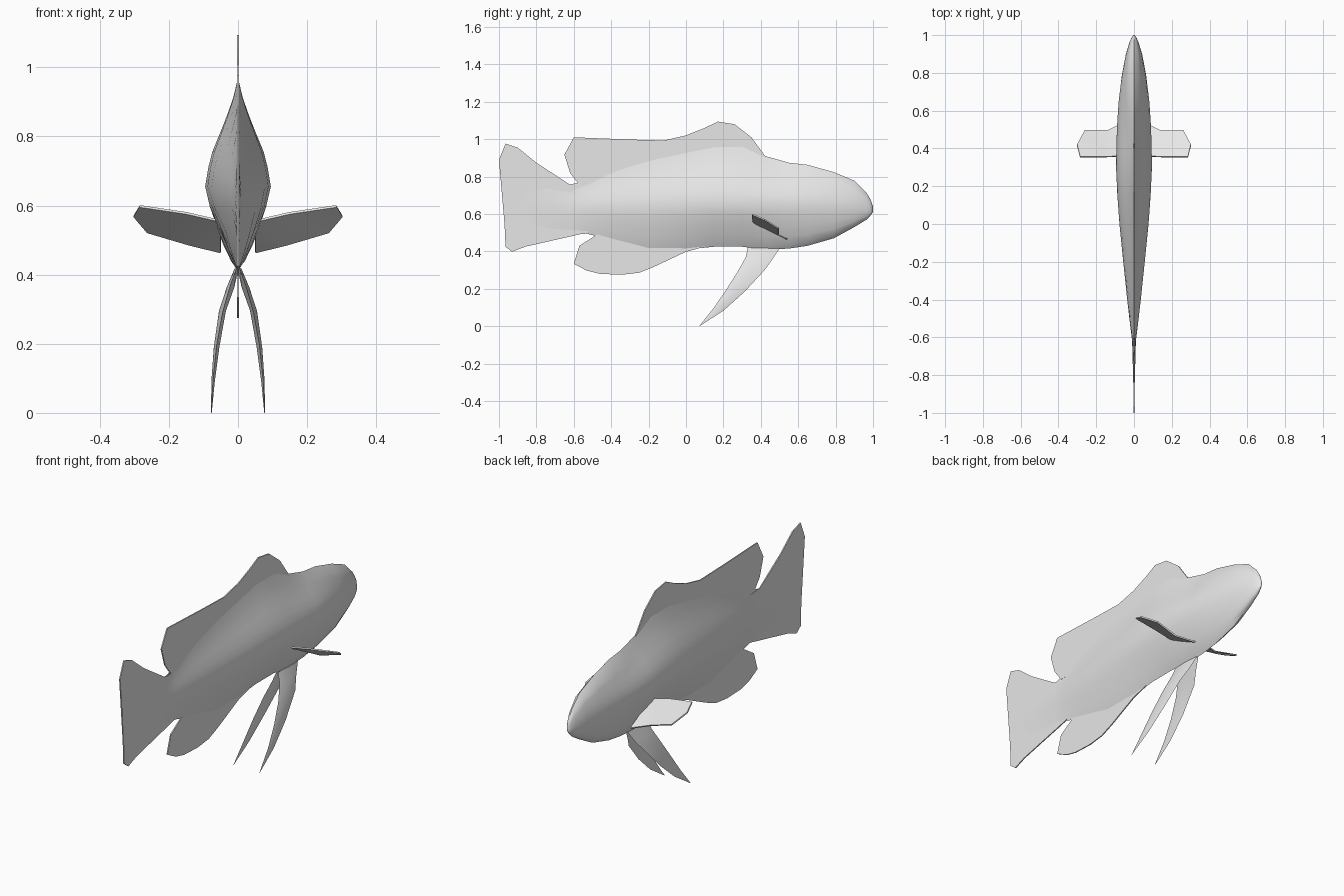
import bpy
import bmesh
import math
from mathutils import Vector

cube = bpy.data.objects.get("Cube")
if cube:
    bpy.data.objects.remove(cube, do_unlink=True)

grey = bpy.data.materials.new("plain grey")
grey.use_nodes = True
COLOUR = (0.8, 0.8, 0.8, 1)
grey.diffuse_color = COLOUR
grey.node_tree.nodes["Principled BSDF"].inputs["Base Color"].default_value = COLOUR


def finish(bm, name, angle=50):
    """Turn a bmesh into a smooth shaded grey object."""
    bmesh.ops.recalc_face_normals(bm, faces=bm.faces)
    mesh = bpy.data.meshes.new(name)
    bm.to_mesh(mesh)
    bm.free()
    mesh.materials.append(grey)
    obj = bpy.data.objects.new(name, mesh)
    bpy.context.collection.objects.link(obj)
    bpy.ops.object.select_all(action='DESELECT')
    obj.select_set(True)
    bpy.context.view_layer.objects.active = obj
    bpy.ops.object.shade_smooth_by_angle(angle=math.radians(angle))
    return obj


def loft(rings, name, angle=50):
    """Skin closed rings of equal length and cap both ends."""
    bm = bmesh.new()
    rows = [[bm.verts.new(p) for p in ring] for ring in rings]
    count = len(rows[0])
    for a, b in zip(rows, rows[1:]):
        for i in range(count):
            j = (i + 1) % count
            bm.faces.new((a[i], a[j], b[j], b[i]))
    bm.faces.new(rows[0])
    bm.faces.new(rows[-1])
    return finish(bm, name, angle)


def plate(points, offset, name):
    """Solid thin sheet from an outline, thickened along an offset."""
    offset = Vector(offset)
    bm = bmesh.new()
    sides = [[bm.verts.new(Vector(p) + offset * s) for p in points] for s in (-1, 1)]
    for side in sides:
        bm.faces.new(side)
    for i in range(len(points)):
        j = (i + 1) % len(points)
        bm.faces.new((sides[0][i], sides[0][j], sides[1][j], sides[1][i]))
    bmesh.ops.triangulate(bm, faces=[f for f in bm.faces if len(f.verts) > 4])
    return finish(bm, name, 30)


# Body: y, belly height, widest height, back height, half width
STATIONS = [
    (1.0, .61, .62, .64, .004),
    (.985, .59, .625, .68, .014),
    (.965, .57, .63, .714, .023),
    (.9, .53, .64, .778, .043),
    (.79, .47, .645, .824, .064),
    (.65, .43, .65, .863, .081),
    (.55, .415, .65, .874, .088),
    (.43, .41, .655, .908, .093),
    (.3, .425, .655, .97, .095),
    (.15, .425, .655, .97, .088),
    (0, .41, .65, .94, .077),
    (-.2, .41, .64, .90, .057),
    (-.4, .46, .635, .84, .036),
    (-.53, .495, .63, .78, .021),
    (-.62, .49, .62, .757, .01),
    (-.8, .46, .63, .84, .005),
    (-.95, .45, .66, .92, .001),
]
# Share of the half height against share of the half width
LOWER = [(.9, .15), (.72, .38), (.5, .62), (.25, .86)]
UPPER = [(.18, .9), (.32, .78), (.48, .56), (.64, .35), (.82, .14)]

rings = []
for y, low, mid, high, wide in STATIONS:
    blunt = max(0, (y - .4) / .6)

    def width(t, w):
        """Fuller section towards the snout."""
        return wide * (w + (math.sqrt(1 - t * t) - w) * blunt)

    side = [(width(t, w), mid + (low - mid) * t) for t, w in LOWER]
    side += [(wide, mid)]
    side += [(width(t, w), mid + (high - mid) * t) for t, w in UPPER]
    ring = [(0, y, low)] + [(x, y, z) for x, z in side]
    ring += [(0, y, high)] + [(-x, y, z) for x, z in reversed(side)]
    rings.append(ring)
loft(rings, "body", 60)

# Upright fins: outlines as (y, z)
FINS = {
    "dorsal_fin": [
        (.43, .9), (.35, 1.01), (.26, 1.08), (.17, 1.094), (.1, 1.06), (0, 1.02),
        (-.12, .993), (-.3, .998), (-.6, 1.01), (-.65, .917), (-.62, .82),
        (-.57, .755), (-.4, .75), (0, .8), (.3, .85)],
    "tail_fin": [
        (-.5, .75), (-.62, .757), (-.8, .874), (-.9, .955), (-.965, .976),
        (-1, .89), (-.97, .69), (-.97, .543), (-.965, .425), (-.93, .398),
        (-.86, .425), (-.6, .484), (-.45, .52)],
    "anal_fin": [
        (-.46, .5), (-.57, .43), (-.6, .334), (-.53, .297), (-.46, .28),
        (-.345, .275), (-.25, .286), (-.17, .318), (0, .398), (.1, .425),
        (.1, .5), (-.4, .55)],
}
for name, outline in FINS.items():
    plate([(0, y, z) for y, z in outline], (.003, 0, 0), name)

# Blade sections: centre x, front edge (y, z), rear edge (y, z), half thickness
BLADE = [
    (.004, (.5, .415), (.33, .42), .006),
    (.022, (.46, .355), (.32, .37), .011),
    (.045, (.42, .3), (.275, .29), .01),
    (.062, (.313, .184), (.215, .195), .008),
    (.072, (.2, .083), (.15, .1), .005),
    (.077, (.075, .002), (.07, 0), .001),
]
# Root to tip outline of the side fins
PADDLE = [
    (.05, .36, .555), (.15, .355, .578), (.285, .355, .598), (.302, .42, .57),
    (.262, .495, .523), (.14, .495, .487), (.05, .54, .465)]

for word, s in (("left", 1), ("right", -1)):
    sections = []
    for x, front, rear, thick in BLADE:
        y, z = ((a + b) / 2 for a, b in zip(front, rear))
        sections.append([(s * x, *front), (s * (x + thick), y, z),
                         (s * x, *rear), (s * (x - thick), y, z)])
    loft(sections, word + "_pelvic_fin")
    plate([(s * x, y, z) for x, y, z in PADDLE], (s * -.001, .002, .003),
          word + "_pectoral_fin")
